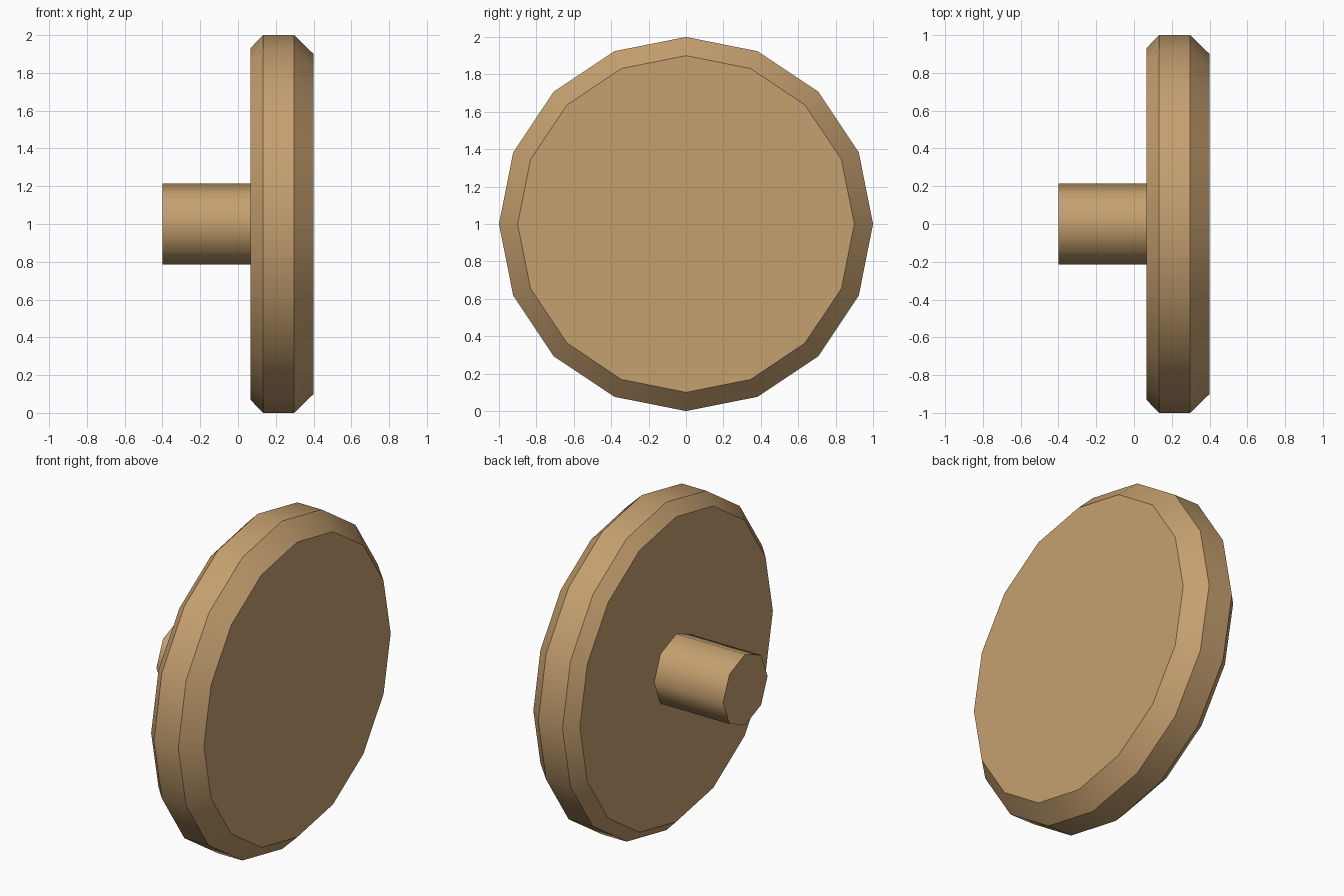
import bpy, bmesh, math

if "Cube" in bpy.data.objects:
    bpy.data.objects.remove(bpy.data.objects["Cube"])

wood = bpy.data.materials.new("tan wood")
wood.diffuse_color = (0.56, 0.35, 0.16, 1)
wood.use_nodes = True
wood.node_tree.nodes["Principled BSDF"].inputs["Base Color"].default_value = wood.diffuse_color


def turned(name, profile, sides):
    """Lathe (x, radius) points about the x axis: smooth sides, crisp rings, flat caps."""
    bm = bmesh.new()
    rings = []
    for x, r in profile:
        rings.append([bm.verts.new((x, r * math.sin(math.tau * i / sides),
                                    1 + r * math.cos(math.tau * i / sides)))
                      for i in range(sides)])
    for a, b in zip(rings, rings[1:]):
        for i in range(sides):
            j = (i + 1) % sides
            bm.faces.new((a[i], a[j], b[j], b[i])).smooth = True
    bm.faces.new(rings[0])
    bm.faces.new(rings[-1])
    bmesh.ops.recalc_face_normals(bm, faces=bm.faces)
    # Edges running round a ring stay sharp
    for e in bm.edges:
        e.smooth = abs(e.verts[0].co.x - e.verts[1].co.x) > 1e-4
    mesh = bpy.data.meshes.new(name)
    bm.to_mesh(mesh)
    bm.free()
    mesh.materials.append(wood)
    obj = bpy.data.objects.new(name, mesh)
    bpy.context.collection.objects.link(obj)
    return obj


# Chamfered knob disc
turned("knob_disc", [(0.065, 0.93), (0.133, 1.0), (0.297, 1.0), (0.4, 0.9)], 16)
# Eight-sided stem, ending just inside the disc
turned("knob_stem", [(-0.4, 0.215), (0.075, 0.215)], 8)
